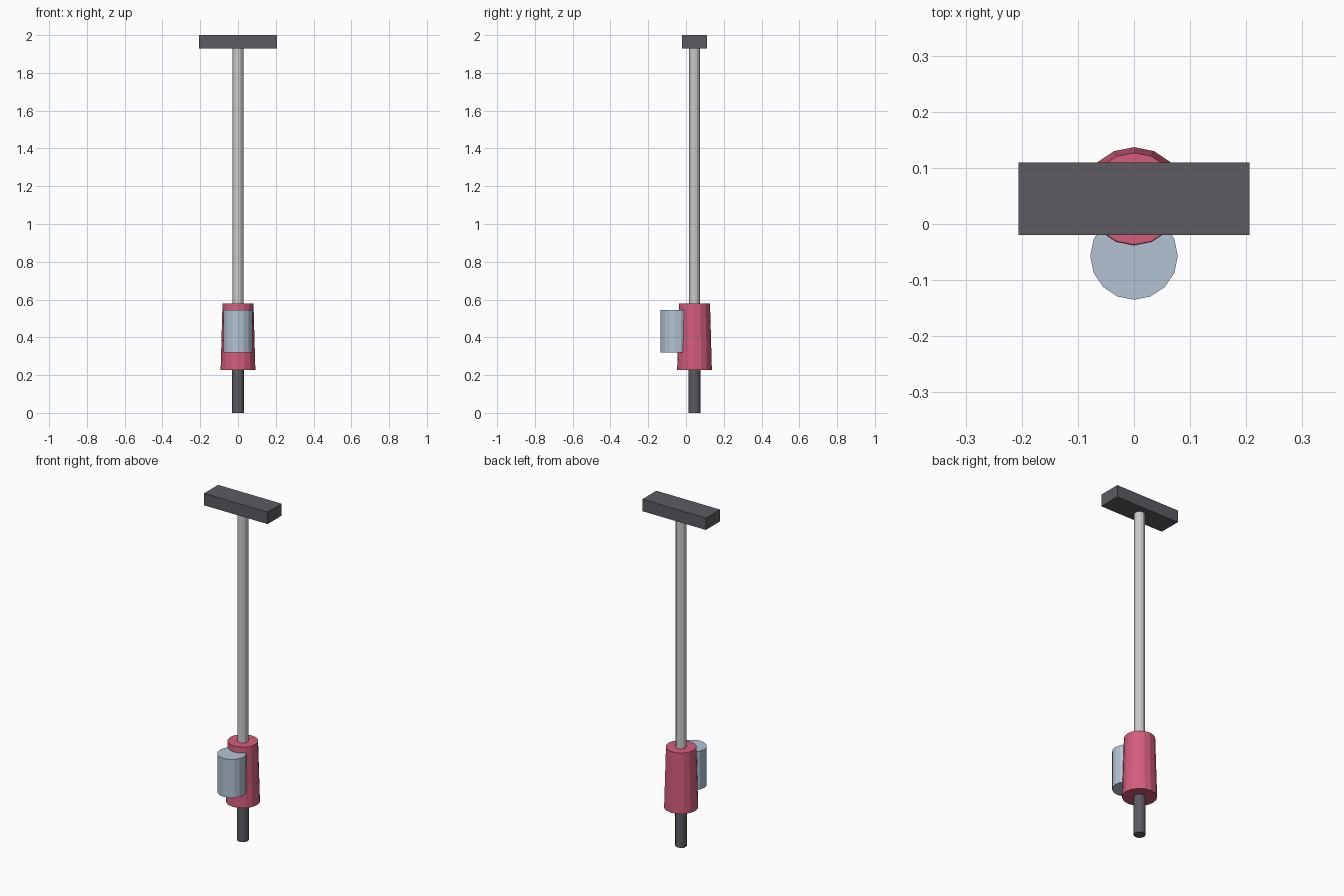
import bpy
from math import pi

if "Cube" in bpy.data.objects:
    bpy.data.objects.remove(bpy.data.objects["Cube"])

AXIS_Y = 0.045  # shared axis of pole, body and handle


def material(name, rgb):
    mat = bpy.data.materials.new(name)
    mat.diffuse_color = (*rgb, 1)
    mat.use_nodes = True
    mat.node_tree.nodes["Principled BSDF"].inputs["Base Color"].default_value = mat.diffuse_color
    return mat


def tube(name, y, z0, z1, r0, r1, sides, mat=None):
    bpy.ops.mesh.primitive_cone_add(vertices=sides, radius1=r0, radius2=r1,
                                    depth=z1 - z0, location=(0, y, (z0 + z1) / 2))
    obj = bpy.context.object
    obj.name = name
    if mat:
        obj.data.materials.append(mat)
    return obj


dark = material("dark_plastic", (0.11, 0.105, 0.12))
pink = material("pink_plastic", (0.66, 0.11, 0.2))
blue = material("pale_blue", (0.45, 0.55, 0.66))
silver = material("silver", (0.55, 0.55, 0.57))

# Tapered main body with the dust canister set into its front
tube("main_body", AXIS_Y, 0.227, 0.58, 0.092, 0.082, 16, pink)
tube("dust_canister", -0.057, 0.32, 0.545, 0.078, 0.078, 16, blue)

# Long pole above the body, short dark stub below it
tube("upper_pole", AXIS_Y, 0.56, 1.935, 0.029, 0.029, 12, silver)
tube("lower_stub", AXIS_Y, 0.0, 0.24, 0.032, 0.032, 12, dark)

# Flat crossbar on top
bpy.ops.mesh.primitive_cube_add(size=1, location=(0, AXIS_Y, 1.965))
head = bpy.context.object
head.name = "top_crossbar"
head.scale = (0.412, 0.13, 0.07)
bpy.ops.object.transform_apply(location=False, rotation=False, scale=True)
head.data.materials.append(dark)
